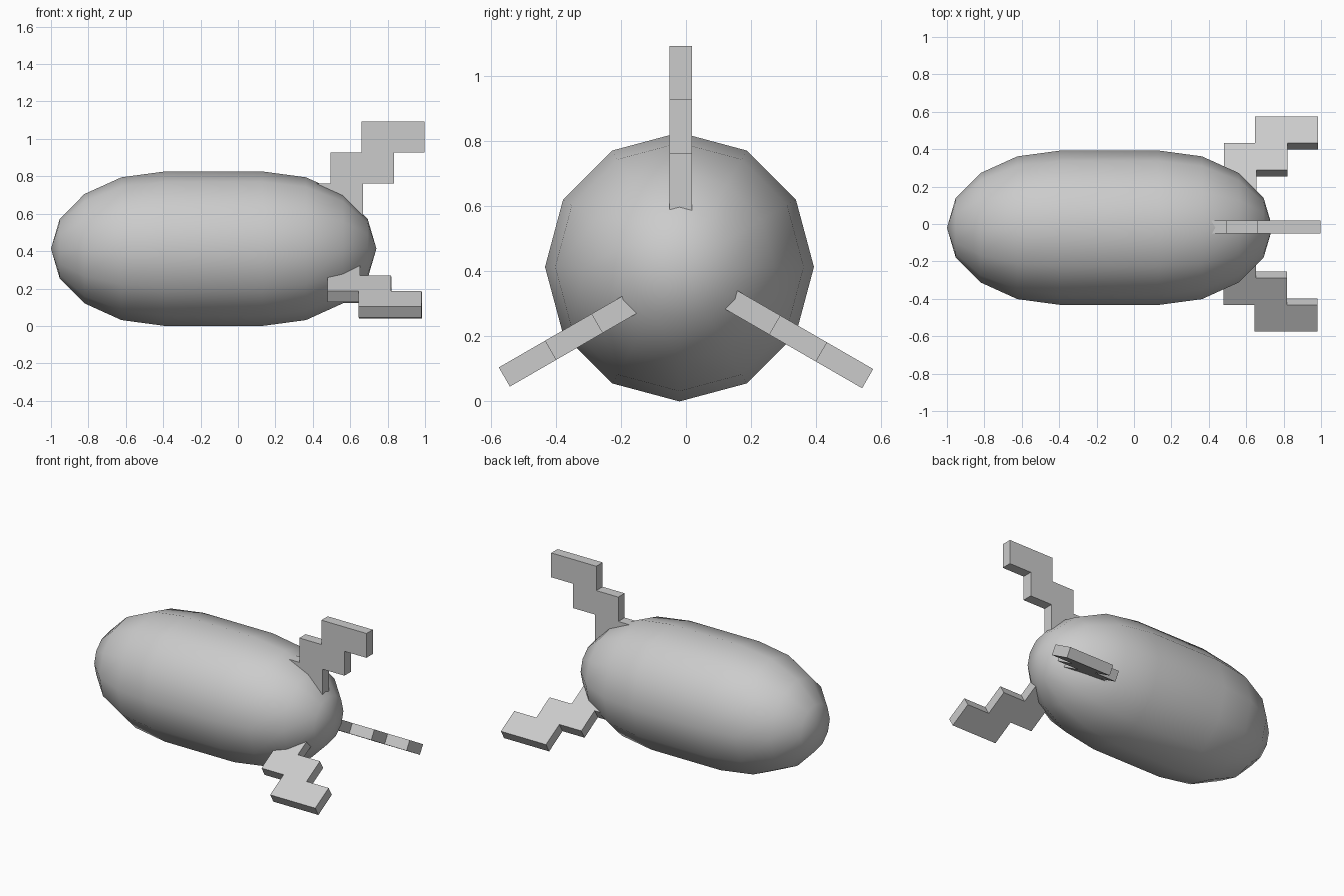
import bpy, bmesh, math
from mathutils import Matrix, Vector

cube = bpy.data.objects.get("Cube")
if cube:
    bpy.data.objects.remove(cube)

grey = bpy.data.materials.new("light grey")
grey.use_nodes = True
colour = (0.6, 0.6, 0.6, 1)
grey.diffuse_color = colour
grey.node_tree.nodes["Principled BSDF"].inputs["Base Color"].default_value = colour


def make_object(name, bm, smooth=False):
    bmesh.ops.recalc_face_normals(bm, faces=bm.faces)
    for face in bm.faces:
        face.smooth = smooth
    mesh = bpy.data.meshes.new(name)
    bm.to_mesh(mesh)
    bm.free()
    mesh.materials.append(grey)
    obj = bpy.data.objects.new(name, mesh)
    bpy.context.collection.objects.link(obj)
    return obj


# Capsule hull: a sphere lying along x, split at its equator and stretched
SIDES, RADIUS, CAP = 12, 0.413, 0.61
FRONT, REAR = -0.39, 0.13
CENTRE = Vector((0, -0.02, 0.413))

bm = bmesh.new()
steps = 4
rings = []
for start, sign in ((FRONT, -1), (REAR, 1)):
    order = range(1, steps + 1) if sign < 0 else range(steps, 0, -1)
    for i in order:
        a = math.pi / 2 * i / steps
        x, r = start + sign * CAP * math.cos(a), RADIUS * math.sin(a)
        rings.append([bm.verts.new(CENTRE + Vector((
            x, r * math.sin(math.tau * k / SIDES), r * math.cos(math.tau * k / SIDES))))
            for k in range(SIDES)])
for a, b in zip(rings, rings[1:]):
    for k in range(SIDES):
        n = (k + 1) % SIDES
        bm.faces.new((a[k], a[n], b[n], b[k]))
for ring, x in ((rings[0], FRONT - CAP), (rings[-1], REAR + CAP)):
    tip = bm.verts.new(CENTRE + Vector((x, 0, 0)))
    for k in range(SIDES):
        bm.faces.new((ring[k], ring[(k + 1) % SIDES], tip))
make_object("hull", bm, smooth=True)


# Stepped tail fin: drawn downwards from the middle of its outer edge, then turned
def fin(name, rear, end_y, end_z, turn):
    length, step, root, thick = 0.338, 0.165, 0.045, 0.068
    outline = [(0, 0), (0, -step), (-step, -step), (-step, -2 * step),
               (-2 * step, -2 * step), (-2 * step, -3 * step - root),
               (-2 * step - length, -3 * step - root), (-2 * step - length, -2 * step),
               (-step - length, -2 * step), (-step - length, -step),
               (-length, -step), (-length, 0)]
    bm = bmesh.new()
    face = bm.faces.new([bm.verts.new((x, -thick / 2, z)) for x, z in outline])
    new = bmesh.ops.extrude_face_region(bm, geom=[face])["geom"]
    bmesh.ops.translate(bm, vec=(0, thick, 0),
                        verts=[v for v in new if isinstance(v, bmesh.types.BMVert)])
    bm.transform(Matrix.Translation((rear, end_y, end_z))
                 @ Matrix.Rotation(math.radians(turn), 4, 'X'))
    make_object(name, bm)


fin("top_fin", 0.998, -0.016, 1.092, 0)
fin("right_fin", 0.982, -0.558, 0.075, 120)
fin("left_fin", 0.985, 0.558, 0.07, -120)
